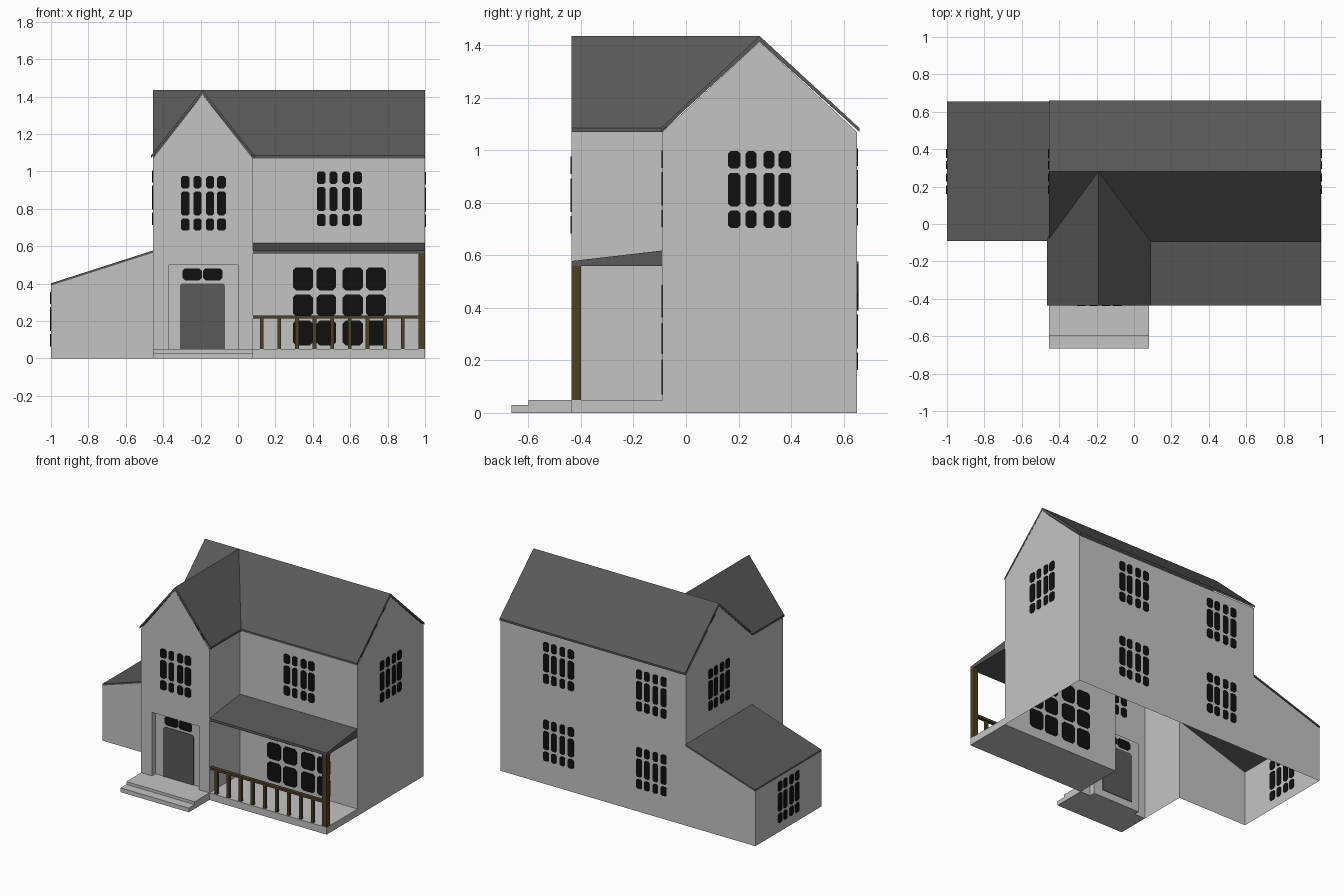
import bpy
import bmesh
from mathutils import Vector

cube = bpy.data.objects.get("Cube")
if cube:
    bpy.data.objects.remove(cube, do_unlink=True)


def material(name, rgb):
    m = bpy.data.materials.new(name)
    m.use_nodes = True
    m.diffuse_color = (*rgb, 1)
    bsdf = next(n for n in m.node_tree.nodes if n.type == 'BSDF_PRINCIPLED')
    bsdf.inputs["Base Color"].default_value = (*rgb, 1)
    bsdf.inputs["Roughness"].default_value = 0.8
    return m


WALL = material("wall grey", (0.55, 0.55, 0.55))
ROOF = material("roof slate", (0.10, 0.10, 0.10))
DOOR = material("door grey", (0.10, 0.10, 0.10))
GLASS = material("window black", (0.005, 0.005, 0.005))
WOOD = material("dark wood", (0.078, 0.05, 0.018))


def place(axis, pos, u, z):
    return Vector((pos, u, z)) if axis == 'x' else Vector((u, pos, z))


def finish(name, bm, mat):
    mesh = bpy.data.meshes.new(name)
    bm.to_mesh(mesh)
    bm.free()
    mesh.materials.append(mat)
    obj = bpy.data.objects.new(name, mesh)
    bpy.context.collection.objects.link(obj)
    return obj


def add_prism(bm, profile, axis, a, b):
    """Extrude a (horizontal, z) profile along an axis; b may depend on z."""
    end = b if callable(b) else (lambda z: b)
    n = len(profile)
    v0 = [bm.verts.new(place(axis, a, u, z)) for u, z in profile]
    v1 = [bm.verts.new(place(axis, end(z), u, z)) for u, z in profile]
    faces = [bm.faces.new(v0), bm.faces.new(v1[::-1])]
    for i in range(n):
        j = (i + 1) % n
        faces.append(bm.faces.new((v0[j], v0[i], v1[i], v1[j])))
    bmesh.ops.recalc_face_normals(bm, faces=faces)


def prism(name, profile, axis, a, b, mat):
    bm = bmesh.new()
    add_prism(bm, profile, axis, a, b)
    return finish(name, bm, mat)


def rect(u0, u1, z0, z1):
    return [(u0, z0), (u1, z0), (u1, z1), (u0, z1)]


def box(name, x0, x1, y0, y1, z0, z1, mat):
    return prism(name, rect(x0, x1, z0, z1), 'y', y0, y1, mat)


def panel(name, outline, axis, pos, outward, mat=WALL):
    """Thin wall sheet facing the outward side of its axis."""
    bm = bmesh.new()
    f = bm.faces.new([bm.verts.new(place(axis, pos, u, z)) for u, z in outline])
    f.normal_update()
    if (f.normal.x if axis == 'x' else f.normal.y) * outward < 0:
        f.normal_flip()
    return finish(name, bm, mat)


def clipped(u0, u1, z0, z1, c):
    return [(u0 + c, z0), (u1 - c, z0), (u1, z0 + c), (u1, z1 - c),
            (u1 - c, z1), (u0 + c, z1), (u0, z1 - c), (u0, z0 + c)]


def window(name, axis, pos, u, z, cols, rows, c=0.01):
    """Grid of clipped-corner panes lying on both sides of a wall."""
    bm = bmesh.new()
    for c0, c1 in cols:
        for r0, r1 in rows:
            add_prism(bm, clipped(u + c0, u + c1, z + r0, z + r1, c),
                      axis, pos - 0.004, pos + 0.004)
    return finish(name, bm, GLASS)


# Main dimensions
L, M, R, END = -0.455, 0.08, 1.0, -1.0
WING, FRONT, BACK = -0.435, -0.09, 0.65
EAVE, MID_Y, MID_X = 1.07, 0.28, -0.19
APEX, RIDGE, LOW, JOIN = 1.412, 1.435, 0.39, 0.565

# Walls of the main block
gable = [(FRONT, EAVE), (MID_Y, APEX), (BACK, EAVE)]
panel("left_gable_wall", [(FRONT, JOIN)] + gable + [(BACK, JOIN)], 'x', L, -1)
panel("right_gable_wall", [(FRONT, 0)] + gable + [(BACK, 0)], 'x', R, 1)
panel("main_front_wall", rect(M, R, 0, EAVE), 'y', FRONT, -1)
panel("back_wall", [(END, 0), (R, 0), (R, EAVE), (L, EAVE), (L, JOIN), (END, LOW)],
      'y', BACK, 1)

# Front wing with a notch for the entry
E0, E1, ETOP, EY = -0.37, 0.0, 0.5, WING + 0.04
panel("wing_front_wall", [(L, 0), (E0, 0), (E0, ETOP), (E1, ETOP), (E1, 0), (M, 0),
                          (M, EAVE), (MID_X, APEX), (L, EAVE)], 'y', WING, -1)
panel("wing_left_wall", rect(WING, FRONT, 0, EAVE), 'x', L, -1)
panel("wing_right_wall", rect(WING, FRONT, 0, EAVE), 'x', M, 1)
panel("entry_back", rect(E0, E1, 0, ETOP), 'y', EY, -1)
panel("entry_left_reveal", rect(WING, EY, 0, ETOP), 'x', E0, 1)
panel("entry_right_reveal", rect(WING, EY, 0, ETOP), 'x', E1, -1)
box("entry_lintel", E0, E1, WING, EY, ETOP, ETOP + 0.004, WALL)

# Side lean-to
panel("lean_to_front_wall", [(END, 0), (L, 0), (L, JOIN), (END, LOW)], 'y', FRONT, -1)
panel("lean_to_end_wall", rect(FRONT, BACK, 0, LOW), 'x', END, -1)
prism("lean_to_roof", [(END, LOW), (L, JOIN), (L, JOIN + 0.012), (END, LOW + 0.012)],
      'y', FRONT, BACK + 0.006, ROOF)

# Roofs
def roof_profile(lo, mid, hi):
    return [(lo, EAVE), (mid, APEX), (hi, EAVE),
            (hi, EAVE + 0.014), (mid, RIDGE), (lo, EAVE + 0.014)]


prism("main_roof", roof_profile(FRONT - 0.006, MID_Y, BACK + 0.01), 'x', L, R, ROOF)
prism("wing_roof", roof_profile(L - 0.011, MID_X, M + 0.011), 'y', WING,
      lambda z: FRONT + (z - EAVE) / (RIDGE - EAVE) * (MID_Y - FRONT), ROOF)
prism("porch_roof", [(WING, 0.56), (FRONT, 0.56), (FRONT, 0.618), (WING, 0.578)],
      'x', M, R, ROOF)

# Porch floor, entry steps
box("porch_floor", M, R, WING, FRONT, 0, 0.05, WALL)
box("upper_step", L, M, -0.6, WING, 0, 0.05, WALL)
box("lower_step", L, M, -0.665, -0.6, 0, 0.03, WALL)
box("entry_threshold", E0, E1, WING, EY, 0, 0.05, WALL)

# Porch post and railing
box("porch_post", 0.965, R, WING, WING + 0.036, 0.05, 0.56, WOOD)
box("porch_rail", M, 0.965, WING + 0.004, WING + 0.03, 0.214, 0.23, WOOD)
for i in range(9):
    x = 0.127 + 0.0942 * i
    box(f"baluster_{i + 1}", x - 0.01, x + 0.01, WING + 0.007, WING + 0.027,
        0.05, 0.214, WOOD)

# Door and transom
prism("door", [(-0.31, 0.05), (-0.07, 0.05), (-0.07, 0.39), (-0.08, 0.402),
               (-0.3, 0.402), (-0.31, 0.39)], 'y', EY - 0.004, EY + 0.004, DOOR)
window("transom", 'y', EY, MID_X, 0.45,
       [(-0.107, -0.003), (0.003, 0.107)], [(-0.032, 0.032)], 0.014)

# Windows
COLS = [(-0.12, -0.073), (-0.053, -0.011), (0.015, 0.057), (0.073, 0.12)]
ROWS = [(-0.146, -0.08), (-0.064, 0.064), (0.08, 0.146)]
for name, axis, pos, u, z in [
        ("wing_window", 'y', WING, -0.185, 0.829),
        ("front_upper_window", 'y', FRONT, 0.542, 0.853),
        ("right_gable_window", 'x', R, MID_Y, 0.85),
        ("left_gable_window", 'x', L, MID_Y, 0.86),
        ("lean_to_window", 'x', END, MID_Y, 0.21)]:
    window(name, axis, pos, u, z, COLS, ROWS)
for level, z in (("lower", 0.31), ("upper", 0.86)):
    for side, u in (("left", 0.545), ("right", -0.184)):
        window(f"back_{level}_{side}_window", 'y', BACK, u, z, COLS, ROWS)
window("porch_window", 'y', FRONT, 0.542, 0.28,
       [(-0.248, -0.141), (-0.122, -0.018), (0.018, 0.126), (0.142, 0.248)],
       [(-0.21, -0.077), (-0.055, 0.062), (0.084, 0.207)], 0.016)
